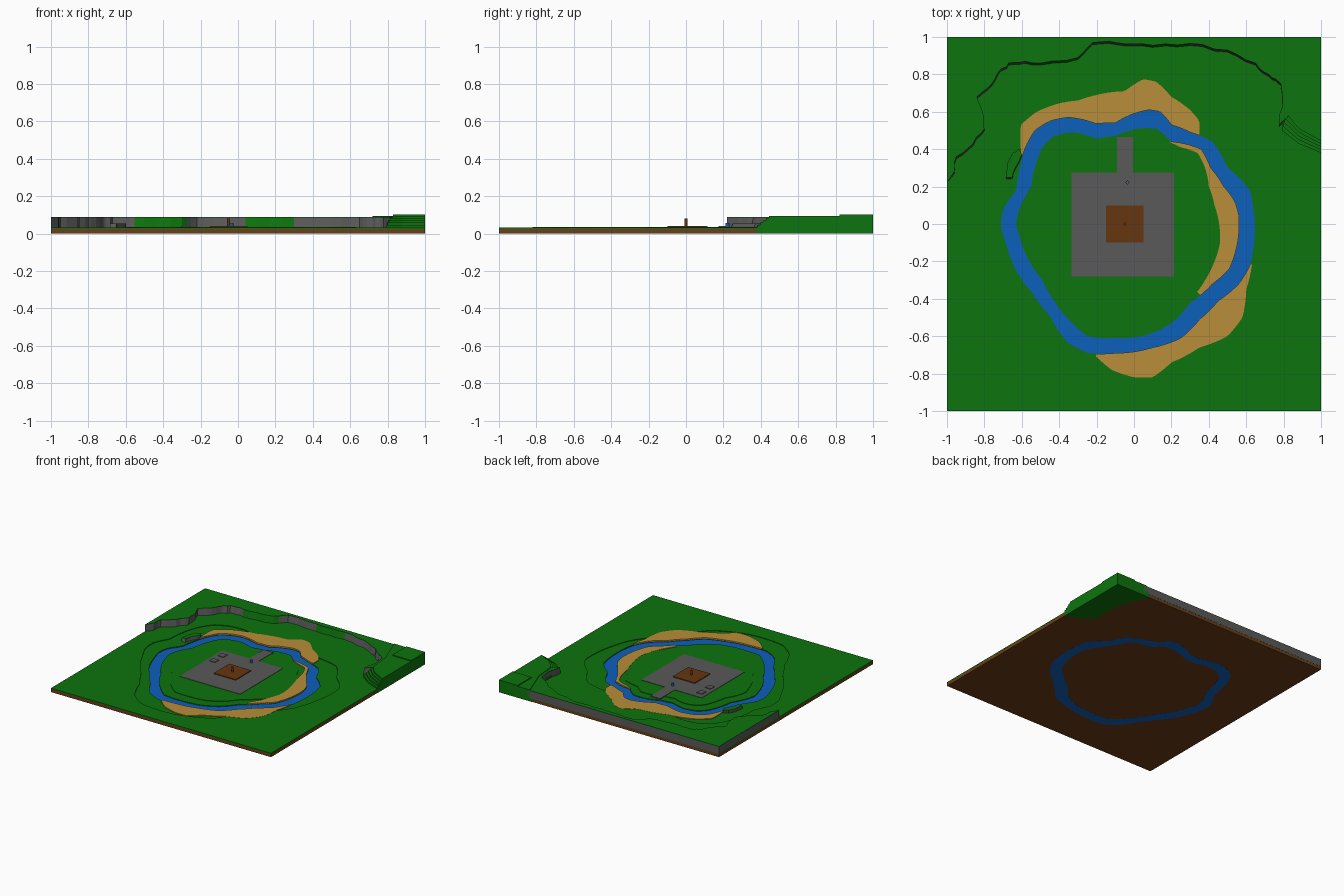
import bpy, bmesh, math, random
from mathutils import Vector

if "Cube" in bpy.data.objects:
    bpy.data.objects.remove(bpy.data.objects["Cube"])

random.seed(4)


def material(name, rgb):
    m = bpy.data.materials.new(name)
    m.diffuse_color = (*rgb, 1)
    m.use_nodes = True
    m.node_tree.nodes["Principled BSDF"].inputs["Base Color"].default_value = m.diffuse_color
    return m


GRASS = material("grass green", (0.004, 0.175, 0.004))
EARTH = material("earth brown", (0.15, 0.048, 0.009))
ROCK = material("rock grey", (0.1, 0.1, 0.1))
WATER = material("water blue", (0.004, 0.115, 0.5))
SAND = material("sand", (0.48, 0.27, 0.04))
WOOD = material("wood brown", (0.13, 0.037, 0.005))


def finish(name, bm, mats):
    bmesh.ops.recalc_face_normals(bm, faces=bm.faces)
    me = bpy.data.meshes.new(name)
    bm.to_mesh(me)
    bm.free()
    for m in mats:
        me.materials.append(m)
    ob = bpy.data.objects.new(name, me)
    bpy.context.collection.objects.link(ob)
    return ob


def prism(name, pts, z0, z1, mats, rule=None, batter=0.0):
    """Upright block over an outline; rule(normal, centre) picks the material."""
    bm = bmesh.new()
    top = [bm.verts.new((x, y, z1)) for x, y in pts]
    low = []
    for x, y in pts:
        edge = abs(x) > 0.99 or y > 0.99
        low.append(bm.verts.new((x, y - (0 if edge else batter), z0)))
    n = len(pts)
    bm.faces.new(top)
    bm.faces.new(low[::-1])
    for i in range(n):
        j = (i + 1) % n
        bm.faces.new((top[j], top[i], low[i], low[j]))
    bmesh.ops.recalc_face_normals(bm, faces=bm.faces)
    if rule:
        for f in bm.faces:
            f.material_index = rule(f.normal, f.calc_center_median())
    bmesh.ops.triangulate(bm, faces=[f for f in bm.faces if len(f.verts) > 4])
    return finish(name, bm, mats)


def box(name, x0, x1, y0, y1, z0, z1, mat):
    return prism(name, [(x0, y0), (x1, y0), (x1, y1), (x0, y1)], z0, z1, [mat])


def polar(points):
    """Radius as a function of angle (degrees) through outline points."""
    data = sorted((math.degrees(math.atan2(y, x)) % 360, math.hypot(x, y)) for x, y in points)
    data = [(data[-1][0] - 360, data[-1][1])] + data + [(data[0][0] + 360, data[0][1])]

    def radius(a):
        a %= 360
        for (a0, r0), (a1, r1) in zip(data, data[1:]):
            if a0 <= a <= a1:
                return r0 + (r1 - r0) * (a - a0) / max(a1 - a0, 1e-6)
        return data[0][1]
    return radius


def square(s):
    return lambda a: s / max(abs(math.cos(math.radians(a))), abs(math.sin(math.radians(a))))


def strip(name, inner, outer, z0, z1, mat, a0=0.0, a1=360.0):
    """Solid band between two polar outlines."""
    full = a1 - a0 >= 360
    n = 240 if full else int((a1 - a0) / 1.5)
    bm = bmesh.new()
    rows = []
    for i in range(n if full else n + 1):
        a = a0 + (a1 - a0) * i / n
        c, s = math.cos(math.radians(a)), math.sin(math.radians(a))
        ri = inner(a)
        ro = max(outer(a), ri + 0.0005)
        rows.append([bm.verts.new((r * c, r * s, z)) for r, z in
                     ((ri, z0), (ro, z0), (ro, z1), (ri, z1))])
    for i in range(n):
        p, q = rows[i], rows[(i + 1) % len(rows)]
        for k in range(4):
            m = (k + 1) % 4
            bm.faces.new((p[k], p[m], q[m], q[k]))
    if not full:
        bm.faces.new(rows[0])
        bm.faces.new(rows[-1][::-1])
    return finish(name, bm, [mat])


# river banks
bank_out = polar([(-.71, .02), (-.70, .08), (-.63, .18), (-.61, .3), (-.58, .41), (-.53, .5), (-.45, .55),
                  (-.35, .57), (-.2, .535), (-.1, .54), (0, .59), (.08, .61), (.14, .6), (.2, .53), (.3, .49),
                  (.42, .44), (.5, .3), (.62, .18), (.64, .07), (.645, -.05), (.62, -.22), (.56, -.32),
                  (.45, -.41), (.35, -.51), (.25, -.61), (.1, -.66), (-.1, -.69), (-.25, -.69), (-.36, -.63),
                  (-.45, -.49), (-.55, -.36), (-.63, -.25), (-.68, -.12), (-.71, -.02)])
bank_in = polar([(-.63, 0), (-.62, .06), (-.58, .15), (-.55, .2), (-.53, .3), (-.49, .41), (-.43, .47),
                 (-.32, .49), (-.2, .455), (-.1, .47), (.02, .51), (.12, .51), (.2, .44), (.36, .4), (.41, .3),
                 (.48, .2), (.54, .12), (.56, .05), (.55, -.12), (.51, -.24), (.42, -.32), (.3, -.42),
                 (.2, -.53), (.08, -.59), (-.1, -.61), (-.25, -.6), (-.33, -.53), (-.42, -.42), (-.49, -.3),
                 (-.57, -.18), (-.61, -.07)])


def terrace(a):
    return min(bank_out(a) * 1.17 + 0.05 * math.sin(math.radians(a * 3)), 0.95)


def knoll(a):
    return bank_in(a) * 0.86


def middle(a):
    return 0.002


# earth base, river and grass layers
strip("earth_outer", bank_out, square(0.9995), 0.0005, 0.025, EARTH)
strip("earth_island", middle, bank_in, 0.0005, 0.022, EARTH)
strip("river", bank_in, bank_out, 0.0, 0.021, WATER)
strip("grass_low_bank", bank_out, terrace, 0.022, 0.028, GRASS)
strip("grass_field", terrace, square(1.0), 0.025, 0.033, GRASS)
strip("grass_island_bank", knoll, bank_in, 0.02, 0.027, GRASS)
strip("grass_island", middle, knoll, 0.02, 0.031, GRASS)

# sand banks
sand_nw = polar([(-.6, .36), (-.605, .53), (-.52, .6), (-.4, .645), (-.3, .66), (-.2, .69), (-.05, .71),
                 (.05, .775), (.12, .76), (.2, .68), (.3, .61), (.35, .55), (.35, .48)])
sand_se = polar([(.63, -.22), (.6, -.35), (.58, -.5), (.5, -.6), (.35, -.66), (.2, -.74), (.1, -.82),
                 (0, -.82), (-.12, -.78), (-.2, -.71)])
sand_e = polar([(.18, .44), (.25, .41), (.34, .38), (.38, .3), (.4, .2), (.43, .1), (.455, 0), (.46, -.1),
                (.43, -.2), (.38, -.3), (.34, -.36)])
strip("sand_back", bank_out, sand_nw, 0.024, 0.034, SAND, 54, 149)
strip("sand_front", bank_out, sand_se, 0.024, 0.034, SAND, 254, 341)
strip("sand_island", sand_e, bank_in, 0.022, 0.032, SAND, -47, 66)


def rough(points, cuts=3, amount=0.007):
    """Break a line up into a ragged rock edge."""
    out = []
    for (x0, y0), (x1, y1) in zip(points, points[1:]):
        for k in range(cuts):
            t = k / cuts
            j = amount if k else 0
            out.append((x0 + (x1 - x0) * t + random.uniform(-j, j),
                        y0 + (y1 - y0) * t + random.uniform(-j, j)))
    return out + [points[-1]]


# rear plateau with rock cliff and grassy stretches
cliff = rough([(-.96, .28), (-.95, .36), (-.86, .43), (-.8, .51), (-.81, .6), (-.84, .68), (-.76, .75),
               (-.72, .82), (-.67, .86), (-.58, .87), (-.5, .86), (-.3, .89), (-.22, .97), (-.1, .97),
               (.1, .955), (.3, .965), (.5, .93), (.65, .86), (.72, .8), (.785, .75), (.79, .62), (.775, .53)])
E = 1.001
outline = [(-1, .22)] + cliff + [(.85, .6), (.82, .75), (.74, E), (-1, E)]


def cliff_rule(n, c):
    if n.z > 0.5:
        return 1
    grassy = -.55 < c.x < -.27 or .05 < c.x < .32
    return 1 if grassy and c.y < 0.99 else 0


prism("plateau_cliff", outline, 0.027, 0.086, [ROCK, GRASS], cliff_rule, 0.012)
prism("plateau_grass", outline, 0.086, 0.089, [GRASS])

# terraced green hill in the rear right corner
for k in range(5):
    prism("hill_step_%d" % (k + 1),
          [(.69 + .007 * k, E), (.79 + .004 * k, .76), (.79 + .008 * k, .5 + .02 * k),
           (.88, .43 + .02 * k), (E, .38 + .016 * k), (E, E)],
          0.0, 0.046 + 0.012 * k, [GRASS])
box("hill_top", .83, E, .82, E, 0.09, 0.101, GRASS)

# small rock outcrop by the river
prism("outcrop", rough([(-.685, .25), (-.65, .25), (-.635, .3), (-.6, .37), (-.615, .4), (-.65, .38),
                        (-.675, .33)], 2, .004), 0.026, 0.055, [ROCK, GRASS],
      lambda n, c: 1 if n.z > 0.5 else 0, 0.008)

# paved square, path and slabs
box("paving", -.335, .215, -.28, .275, 0.025, 0.034, ROCK)
box("path", -.09, -.005, .27, .465, 0.024, 0.034, ROCK)
for i, y in enumerate((.09, .2)):
    box("slab_%d" % (i + 1), -.305, -.255, y - .025, y + .025, 0.033, 0.039, ROCK)

# wooden platform
box("platform", -.15, .05, -.1, .1, 0.033, 0.041, WOOD)


def round_post(name, x, y, r, z0, z1, mat):
    pts = [(x + r * math.cos(i * math.pi / 6), y + r * math.sin(i * math.pi / 6)) for i in range(12)]
    return prism(name, pts, z0, z1, [mat])


round_post("platform_post", -.05, 0, .008, 0.04, 0.08, WOOD)
round_post("marker_post", -.035, .222, .01, 0.033, 0.054, WATER)
round_post("marker_cap", -.035, .222, .01, 0.054, 0.056, ROCK)
